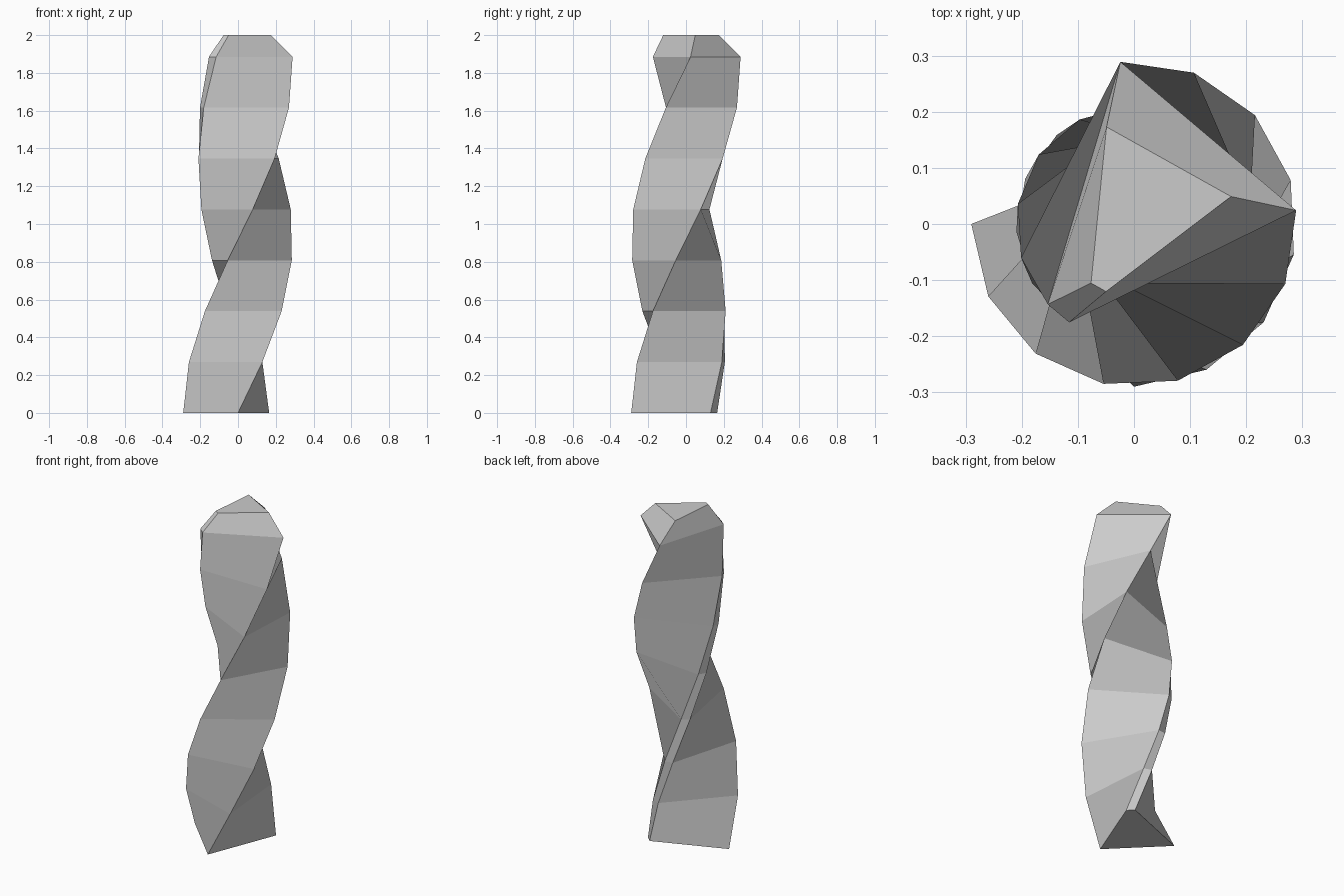
import bpy, bmesh, math

if "Cube" in bpy.data.objects:
    bpy.data.objects.remove(bpy.data.objects["Cube"])

# Cross-section: triangle with one clipped corner (radius, angle in degrees)
section = [(0.29, 180), (0.29, 270), (0.21, 38.2), (0.21, 51.8)]
STEP_H, STEP_A, STEPS = 0.2693, 26.4, 7

bm = bmesh.new()


def ring(z, turn, scale=1.0):
    return [bm.verts.new((r * scale * math.cos(math.radians(a + turn)),
                          r * scale * math.sin(math.radians(a + turn)), z))
            for r, a in section]


# Twisted shaft levels plus the tapered tip
rings = [ring(i * STEP_H, i * STEP_A) for i in range(STEPS + 1)]
rings.append(ring(2.0, STEPS * STEP_A + 11, 0.62))

# Side faces; the corner order sets which diagonal each bent quad folds along
for lo, up in zip(rings, rings[1:]):
    for j in range(4):
        k = (j + 1) % 4
        quad = [lo[j], lo[k], up[k], up[j]]
        if j == 1:
            quad = quad[1:] + quad[:1]
        bm.faces.new(quad)

# Bottom and top caps
bm.faces.new(rings[0][::-1])
bm.faces.new(rings[-1])
bm.normal_update()

mesh = bpy.data.meshes.new("twisted_column")
bm.to_mesh(mesh)
bm.free()
column = bpy.data.objects.new("twisted_column", mesh)
bpy.context.collection.objects.link(column)
